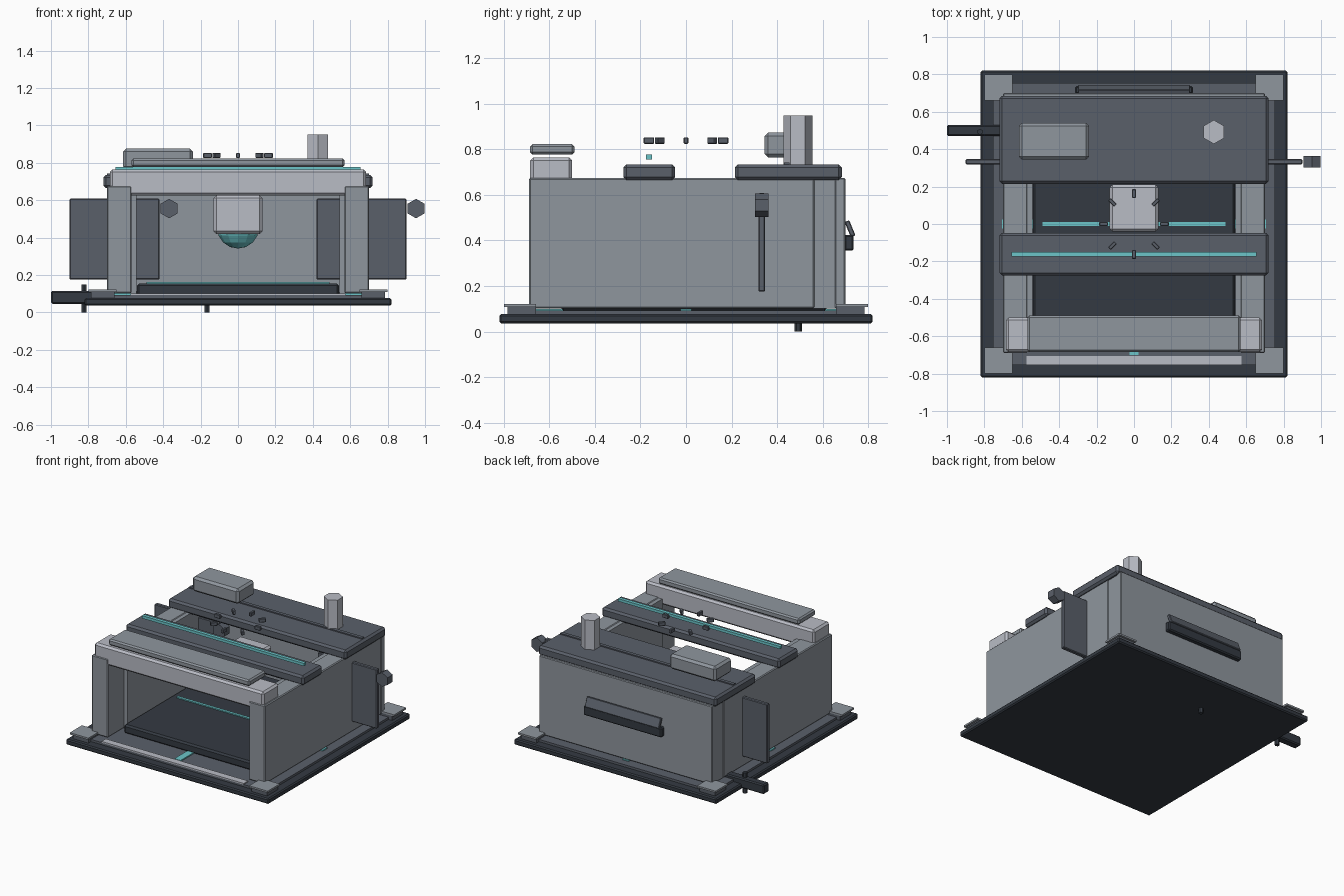
import bpy, bmesh, math
from mathutils import Matrix

cube = bpy.data.objects.get("Cube")
if cube:
    bpy.data.objects.remove(cube, do_unlink=True)


def material(name, hex_code):
    srgb = [int(hex_code[i:i + 2], 16) / 255 for i in (0, 2, 4)]
    color = [c / 12.92 if c < 0.04 else ((c + 0.055) / 1.055) ** 2.4 for c in srgb] + [1]
    mat = bpy.data.materials.new(name)
    mat.use_nodes = True
    mat.diffuse_color = color
    mat.node_tree.nodes["Principled BSDF"].inputs["Base Color"].default_value = color
    return mat


DARK = material("charcoal", "343A42")
SLATE = material("slate", "5A606A")
GREY = material("mid grey", "8F969E")
LIGHT = material("light grey", "B9BCC5")
TEAL = material("teal", "6CC5C9")


def finish(name, bm, mat, bevel=0):
    mesh = bpy.data.meshes.new(name)
    bm.to_mesh(mesh)
    bm.free()
    mesh.materials.append(mat)
    obj = bpy.data.objects.new(name, mesh)
    bpy.context.collection.objects.link(obj)
    if bevel:
        mod = obj.modifiers.new("bevel", "BEVEL")
        mod.width, mod.segments = bevel, 1
    return obj


def box(name, x, y, z, mat, bevel=0.0, turn=None):
    """Box from (min, max) pairs, optionally turned about its centre."""
    spans = (x, y, z)
    bm = bmesh.new()
    bmesh.ops.create_cube(bm, size=1)
    bmesh.ops.scale(bm, vec=[b - a for a, b in spans], verts=bm.verts)
    obj = finish(name, bm, mat, bevel)
    obj.location = [(a + b) / 2 for a, b in spans]
    if turn:
        obj.rotation_euler = turn
    return obj


def prism(name, centre, radius, depth, mat, sides=6, turn=(0, 0, 0)):
    bm = bmesh.new()
    bmesh.ops.create_cone(bm, cap_ends=True, segments=sides, radius1=radius,
                          radius2=radius, depth=depth)
    obj = finish(name, bm, mat)
    obj.location, obj.rotation_euler = centre, turn
    return obj


def both(a, b, side):
    return tuple(sorted((a * side, b * side)))


SIDES = (("left", 1), ("right", -1))

# Base
box("base_plate", (-.82, .82), (-.82, .82), (.036, .076), DARK, .008)
box("base_deck", (-.755, .755), (-.755, .755), (.07, .092), SLATE)
box("floor_plate", (-.54, .54), (-.55, .62), (.09, .155), DARK, .012)
box("floor_light", (-.49, .49), (-.01, .01), (.155, .163), TEAL)
box("front_sill", (-.575, .575), (-.755, -.705), (.09, .1), LIGHT)
for name, s in (("front", -1), ("back", 1)):
    box(name + "_marker", (-.025, .025), both(.54, .7, s), (.09, .1), TEAL)
for name, s in SIDES:
    box(name + "_marker", both(.54, .705, s), (-.025, .025), (.09, .1), TEAL)
    for end, e in (("front", -1), ("back", 1)):
        box(f"{end}_{name}_foot", both(.66, .785, s), both(.66, .785, e), (.076, .11), SLATE)
        box(f"{end}_{name}_pad", both(.65, .8, s), both(.66, .8, e), (.108, .121), GREY)

# Walls, corner posts and side panels
for name, s in SIDES:
    box(name + "_wall", both(.57, .7, s), (-.69, .565), (.102, .675), GREY, .006)
    box(name + "_lining", both(.542, .575, s), (-.5, .6), (.102, .67), GREY)
    box(name + "_back_post", both(.58, .695, s), (.56, .67), (.102, .67), GREY)
    box(name + "_side_panel", both(.42, .9, s), (.318, .348), (.175, .608), SLATE, .005)
    prism(name + "_hinge_knob", (.66 * s + .292, .333, .555), .052, .06, SLATE,
          turn=(math.pi / 2, 0, 0))
box("back_wall", (-.7, .7), (.655, .7), (.102, .675), GREY, .005)

# Front lintel with floating cap
box("front_lintel", (-.685, .685), (-.685, -.5), (.625, .765), LIGHT, .014)
box("lintel_cap", (-.57, .57), (-.685, -.49), (.778, .823), GREY, .01)

# Roof beams
box("cross_beam", (-.72, .72), (-.275, -.048), (.665, .735), SLATE, .014)
box("beam_light", (-.655, .655), (-.175, -.15), (.757, .777), TEAL)
box("rear_roof", (-.72, .72), (.215, .685), (.665, .735), SLATE, .014)
box("roof_rib", (-.7, .7), (.43, .455), (.734, .743), SLATE)
box("roof_unit", (-.615, -.24), (.345, .54), (.765, .875), GREY, .016)
prism("chimney", (.427, .492, .84), .064, .22, LIGHT)

# Suspended head with domed lens
box("hanging_head", (-.13, .13), (-.04, .21), (.42, .625), LIGHT, .014)
bm = bmesh.new()
bmesh.ops.create_uvsphere(bm, u_segments=12, v_segments=8, radius=.112)
dome = finish("lens_dome", bm, TEAL)
dome.location = (0, .085, .453)

# Ring of small clips
for i in range(8):
    a = i * math.pi / 4
    cx, cy = .163 * math.cos(a), .163 * math.sin(a)
    box(f"ring_clip_{i + 1}", (cx - .023, cx + .023), (cy - .01, cy + .01),
        (.825, .853), SLATE, .003, (0, 0, a))

# Back handle with sloping hood
box("back_handle", (-.315, .315), (.695, .737), (.355, .425), DARK, .008)
box("handle_hood", (-.3, .3), (.71, .732), (.415, .488), SLATE, .004,
    (math.radians(22), 0, 0))

# Side latch and its pins
box("latch_arm", (-1, -.02), (.47, .53), (.045, .115), DARK, .008)
prism("latch_pin", (-.823, .493, .075), .016, .15, DARK)
prism("base_pin", (-.165, .493, .03), .016, .06, DARK)
